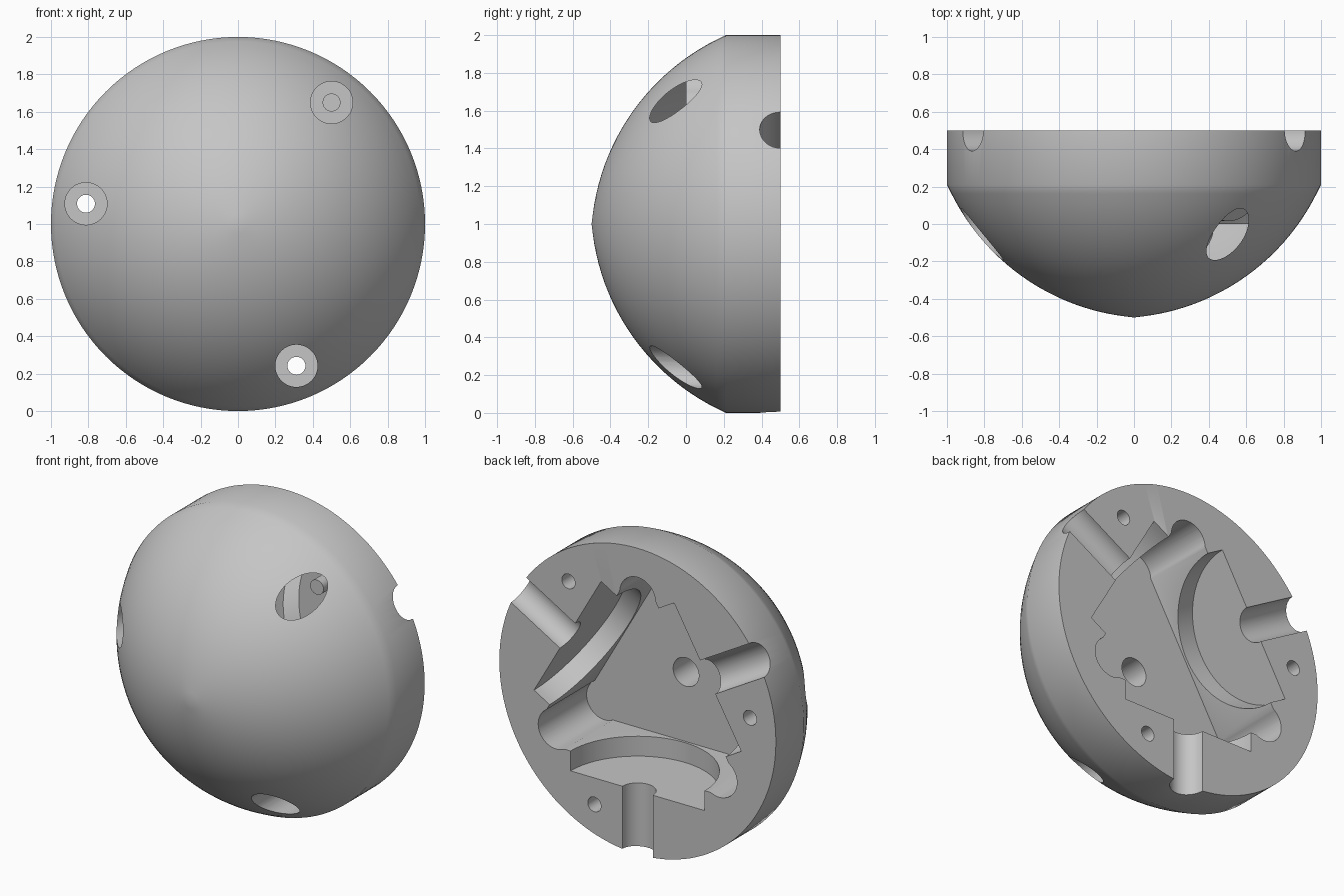
import bpy, bmesh, math
from mathutils import Vector, Matrix

old = bpy.data.objects.get("Cube")
if old:
    bpy.data.objects.remove(old, do_unlink=True)

grey = bpy.data.materials.new("plain grey")
grey.use_nodes = True
colour = (0.56, 0.56, 0.56, 1)
grey.diffuse_color = colour
grey.node_tree.nodes["Principled BSDF"].inputs["Base Color"].default_value = colour

BACK = 0.5          # y of the flat back face
FLOOR = 0.0         # y of the central pocket floor


def make(name, bm):
    bmesh.ops.recalc_face_normals(bm, faces=bm.faces)
    mesh = bpy.data.meshes.new(name)
    bm.to_mesh(mesh)
    bm.free()
    obj = bpy.data.objects.new(name, mesh)
    bpy.context.collection.objects.link(obj)
    mesh.materials.append(grey)
    return obj


def polar(radius, degrees):
    a = math.radians(degrees)
    return Vector((radius * math.cos(a), 0, radius * math.sin(a)))


def at(radius, degrees, y):
    """Point around the dome's front-to-back axis."""
    return polar(radius, degrees) + Vector((0, y, 1))


def rod(name, start, end, radius, sides=48):
    bm = bmesh.new()
    axis = end - start
    turn = axis.to_track_quat('Z', 'Y').to_matrix().to_4x4()
    bmesh.ops.create_cone(bm, cap_ends=True, segments=sides, radius1=radius, radius2=radius,
                          depth=axis.length, matrix=Matrix.Translation((start + end) / 2) @ turn)
    return make(name, bm)


# Domed body: an arc profile with a slightly pointed nose, spun about y
centre_r, centre_y, arc = -0.098, 0.697, 1.2
start = math.atan2(-0.5 - centre_y, -centre_r)
stop = math.atan2(0.21 - centre_y, 1 - centre_r)
steps = 24
profile = [(0, -0.5)]
for i in range(1, steps):
    a = start + (stop - start) * i / steps
    profile.append((centre_r + arc * math.cos(a), centre_y + arc * math.sin(a)))
profile += [(1, 0.21), (1, BACK), (0, BACK)]
bm = bmesh.new()
verts = [bm.verts.new((r, y, 1)) for r, y in profile]
edges = [bm.edges.new(pair) for pair in zip(verts, verts[1:])]
bmesh.ops.spin(bm, geom=verts + edges, cent=(0, 0, 1), axis=(0, 1, 0),
               angle=2 * math.pi, steps=128)
bmesh.ops.remove_doubles(bm, verts=bm.verts, dist=1e-4)
body = make("domed_housing", bm)

# Central pocket: a triangle whose corners end in round reliefs
wall, relief_at, relief = 0.455, 0.68, 0.13
sweep = 60 + math.degrees(math.acos((wall - relief_at / 2) / relief))
bm = bmesh.new()
ring = [bm.verts.new(at(relief_at, d, FLOOR) + polar(relief, d + sweep * i / 12))
        for d in (90, 210, 330) for i in range(-12, 13)]
base = bm.faces.new(ring)
top = bmesh.ops.extrude_face_region(bm, geom=[base])["geom"]
bmesh.ops.translate(bm, verts=[v for v in top if isinstance(v, bmesh.types.BMVert)],
                    vec=(0, 0.8, 0))
cutters = [make("pocket_cutter", bm)]

for d in (30, 150, 270):
    # Disc-shaped recess standing against each pocket wall
    cutters.append(rod("disc_cutter", at(0.4, d, BACK), at(0.585, d, BACK), 0.485, 96))
    # Radial channel out through the rim
    cutters.append(rod("channel_cutter", at(0.5, d, BACK), at(1.2, d, BACK), 0.11))
    # Screw hole with a wide counterbore from the front
    s = d + 22.4
    cutters.append(rod("counterbore_cutter", at(0.82, s, -0.7), at(0.82, s, 0.37), 0.113))
    cutters.append(rod("screw_cutter", at(0.82, s, 0.1), at(0.82, s, 0.8), 0.048, 32))

# Blind hole in the middle of the pocket floor
cutters.append(rod("centre_hole_cutter", at(0, 0, -0.28), at(0, 0, 0.2), 0.093))

bpy.context.view_layer.objects.active = body
for cutter in cutters:
    cutter.hide_render = True
    mod = body.modifiers.new("cut", 'BOOLEAN')
    mod.operation = 'DIFFERENCE'
    mod.solver = 'EXACT'
    mod.object = cutter
    bpy.ops.object.modifier_apply(modifier=mod.name)
    bpy.data.objects.remove(cutter, do_unlink=True)

bpy.ops.object.select_all(action='DESELECT')
body.select_set(True)
bpy.ops.object.shade_smooth_by_angle(angle=math.radians(30))
